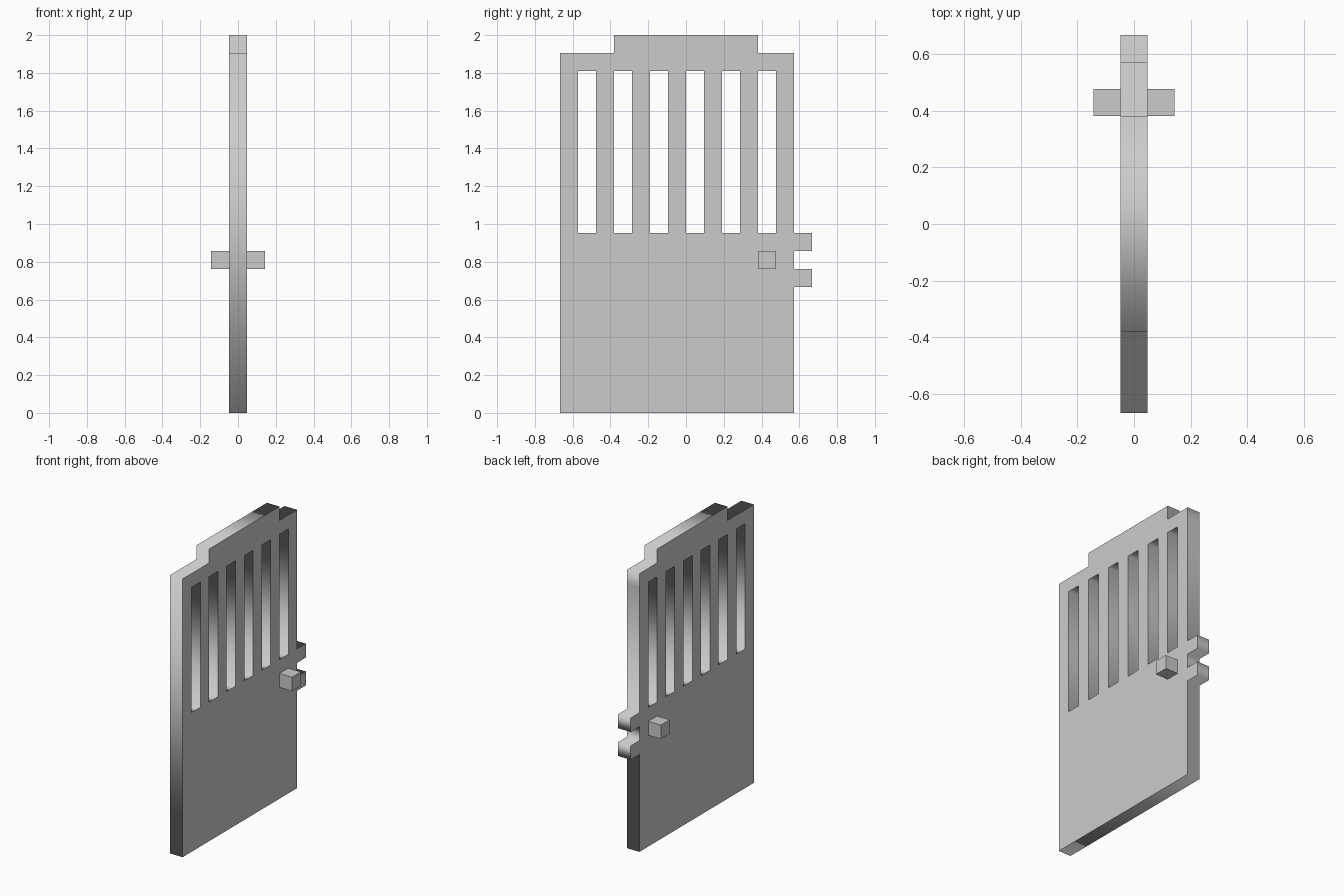
import bpy
from math import pi

if "Cube" in bpy.data.objects:
    bpy.data.objects.remove(bpy.data.objects["Cube"])

U = 2 / 21  # the whole model sits on this module


def rect(y0, y1, z0, z1):
    return [(y0, z0), (y1, z0), (y1, z1), (y0, z1)]


def extruded_profile(name, loops, thickness):
    """Filled (y, z) profile with holes, extruded evenly along x."""
    curve = bpy.data.curves.new(name, 'CURVE')
    curve.dimensions = '2D'
    curve.fill_mode = 'BOTH'
    curve.extrude = thickness / 2 * U
    for pts in loops:
        spline = curve.splines.new('POLY')
        spline.points.add(len(pts) - 1)
        for p, (y, z) in zip(spline.points, pts):
            p.co = (y * U, z * U, 0, 1)
        spline.use_cyclic_u = True
    obj = bpy.data.objects.new(name, curve)
    bpy.context.collection.objects.link(obj)
    obj.rotation_euler = (pi / 2, 0, pi / 2)
    bpy.ops.object.select_all(action='DESELECT')
    obj.select_set(True)
    bpy.context.view_layer.objects.active = obj
    bpy.ops.object.convert(target='MESH')
    bpy.ops.object.transform_apply(location=False, rotation=True, scale=False)
    return bpy.context.object


# Door panel: outline with two latch tabs and a raised top, six slots cut out
outline = [(-7, 0), (6, 0),
           (6, 7), (7, 7), (7, 8), (6, 8),
           (6, 9), (7, 9), (7, 10), (6, 10),
           (6, 19), (6, 20), (4, 20), (4, 21), (-4, 21), (-4, 20), (-7, 20)]
slots = [rect(y, y + 1, 10, 19) for y in range(-6, 5, 2)]
extruded_profile("door_panel", [outline] + slots, 1)

# Knobs on both faces
for side, name in ((-1, "knob_left"), (1, "knob_right")):
    bpy.ops.mesh.primitive_cube_add(size=U, location=(side * U, 4.5 * U, 8.5 * U))
    bpy.context.object.name = name
